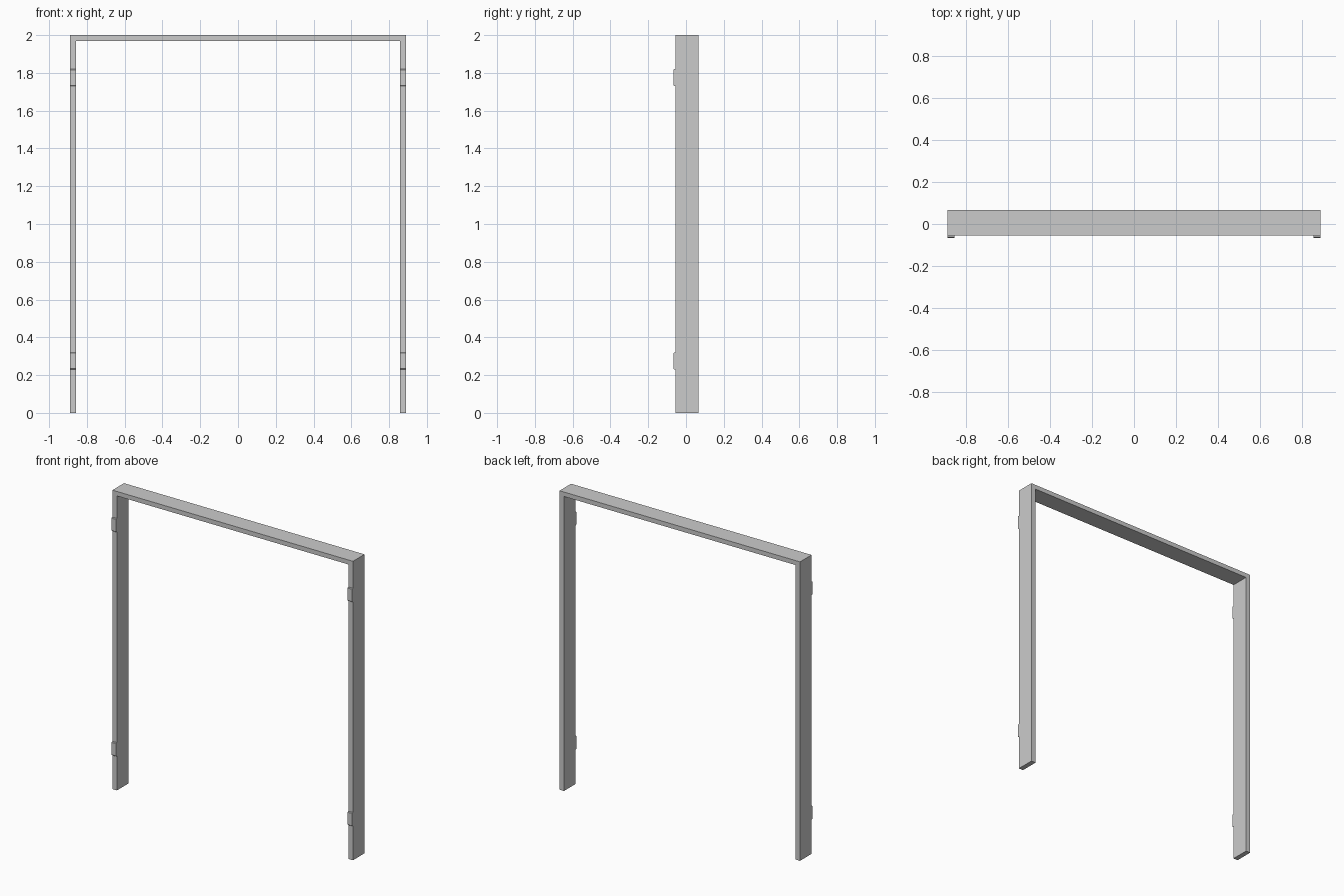
import bpy

if "Cube" in bpy.data.objects:
    bpy.data.objects.remove(bpy.data.objects["Cube"])

W, H = 0.89, 2.0            # half width, height
T, TOP = 0.033, 0.03        # jamb and header thickness
FRONT, BACK, PLATE = -0.056, 0.066, -0.066


def extrude_profile(name, profile, place_a, place_b):
    """Solid prism between two placements of a closed profile."""
    n = len(profile)
    verts = [place_a(*p) for p in profile] + [place_b(*p) for p in profile]
    faces = [tuple(range(n)), tuple(reversed(range(n, 2 * n)))]
    faces += [(i, i + n, (i + 1) % n + n, (i + 1) % n) for i in range(n)]
    mesh = bpy.data.meshes.new(name)
    mesh.from_pydata(verts, [], faces)
    mesh.update()
    obj = bpy.data.objects.new(name, mesh)
    bpy.context.collection.objects.link(obj)
    return obj


# Door frame: U-shaped outline extruded through the wall depth
outline = [(-W, 0), (-W + T, 0), (-W + T, H - TOP), (W - T, H - TOP),
           (W - T, 0), (W, 0), (W, H), (-W, H)]
extrude_profile("door_frame", outline,
                lambda x, z: (x, FRONT, z), lambda x, z: (x, BACK, z))

# Hinges: small plates with bevelled ends on the front of each jamb
for level, z0 in (("lower", 0.23), ("upper", 1.73)):
    z1 = z0 + 0.09
    plate = [(FRONT, z0), (FRONT, z1), (PLATE + 0.004, z1),
             (PLATE, z1 - 0.004), (PLATE, z0 + 0.004), (PLATE + 0.004, z0)]
    hinge = extrude_profile(level + "_hinges", plate,
                            lambda y, z: (W - T, y, z), lambda y, z: (W, y, z))
    hinge.modifiers.new("mirror", 'MIRROR').use_axis[0] = True

# Consistent outward normals
import bmesh
for obj in bpy.context.collection.objects:
    bm = bmesh.new()
    bm.from_mesh(obj.data)
    bmesh.ops.recalc_face_normals(bm, faces=bm.faces)
    bm.to_mesh(obj.data)
    bm.free()
